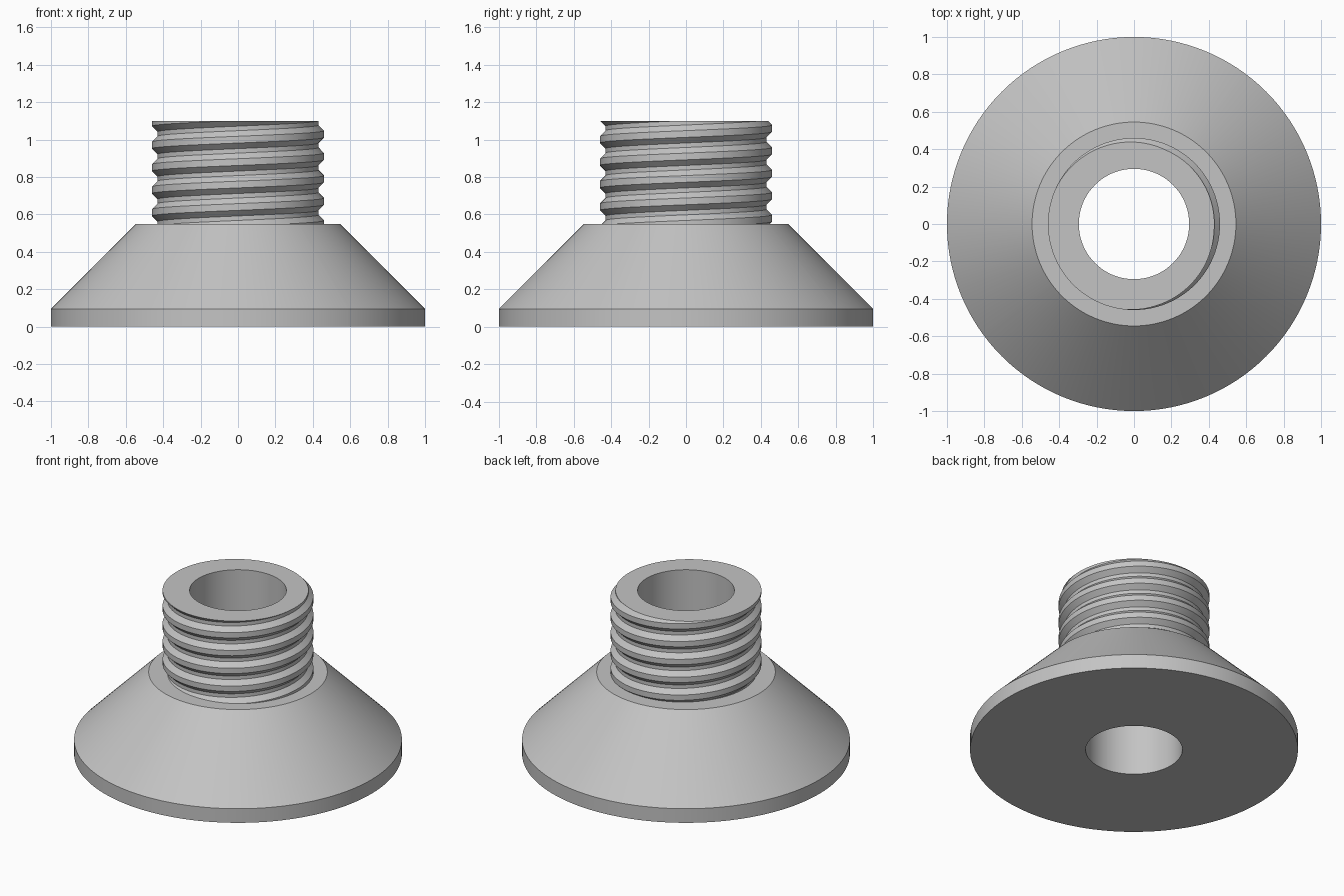
import bpy, bmesh
from math import cos, sin, tau, hypot

cube = bpy.data.objects.get("Cube")
if cube:
    bpy.data.objects.remove(cube, do_unlink=True)

SEGMENTS = 128
PITCH = 0.12
ROOT, CREST, BORE = 0.43, 0.46, 0.295
SHOULDER_Z, TOP_Z = 0.55, 1.10

grey = bpy.data.materials.new("light grey")
grey.use_nodes = True
colour = (0.55, 0.55, 0.55, 1)
grey.diffuse_color = colour
grey.node_tree.nodes["Principled BSDF"].inputs["Base Color"].default_value = colour

bm = bmesh.new()

# Helical thread surface: one trapezoid tooth swept past both ends
tooth = [(ROOT, -0.048), (CREST, -0.018), (CREST, 0.018), (ROOT, 0.048),
         (ROOT, PITCH - 0.048)]
previous = None
for step in range(SEGMENTS * 9 + 1):
    a = tau * step / SEGMENTS
    z = 0.31 + PITCH * step / SEGMENTS
    column = [bm.verts.new((r * cos(a), r * sin(a), z + dz)) for r, dz in tooth]
    if previous:
        for j in range(len(tooth) - 1):
            bm.faces.new((previous[j], column[j], column[j + 1], previous[j + 1]))
    previous = column
bmesh.ops.remove_doubles(bm, verts=bm.verts[:], dist=0.00002)

# Trim the thread flat at the shoulder and at the top
for z, direction in ((SHOULDER_Z, -1), (TOP_Z, 1)):
    bmesh.ops.bisect_plane(bm, geom=bm.verts[:] + bm.edges[:] + bm.faces[:],
                           dist=0.000001, plane_co=(0, 0, z),
                           plane_no=(0, 0, direction), clear_outer=True)


def extend_rim(z, profile):
    """Extrude the open rim at height z through rings of (radius, height)."""
    edges = [e for e in bm.edges if e.is_boundary
             and all(abs(v.co.z - z) < 0.0001 for v in e.verts)]
    for radius, height in profile:
        geom = bmesh.ops.extrude_edge_only(bm, edges=edges)["geom"]
        edges = [g for g in geom if isinstance(g, bmesh.types.BMEdge)]
        for v in {v for e in edges for v in e.verts}:
            scale = radius / hypot(v.co.x, v.co.y)
            v.co = (v.co.x * scale, v.co.y * scale, height)


# Top face and through bore
extend_rim(TOP_Z, [(BORE, TOP_Z), (BORE, 0)])
# Shoulder ledge, cone, rim and underside
extend_rim(SHOULDER_Z, [(0.545, SHOULDER_Z), (1, 0.095), (1, 0), (BORE, 0)])

bmesh.ops.recalc_face_normals(bm, faces=bm.faces[:])
mesh = bpy.data.meshes.new("threaded_cone_fitting")
bm.to_mesh(mesh)
bm.free()
mesh.materials.append(grey)
fitting = bpy.data.objects.new("threaded_cone_fitting", mesh)
bpy.context.collection.objects.link(fitting)

# Smooth round surfaces with crisp thread and rim edges
bpy.ops.object.select_all(action="DESELECT")
fitting.select_set(True)
bpy.context.view_layer.objects.active = fitting
bpy.ops.object.shade_smooth_by_angle(angle=0.4)
